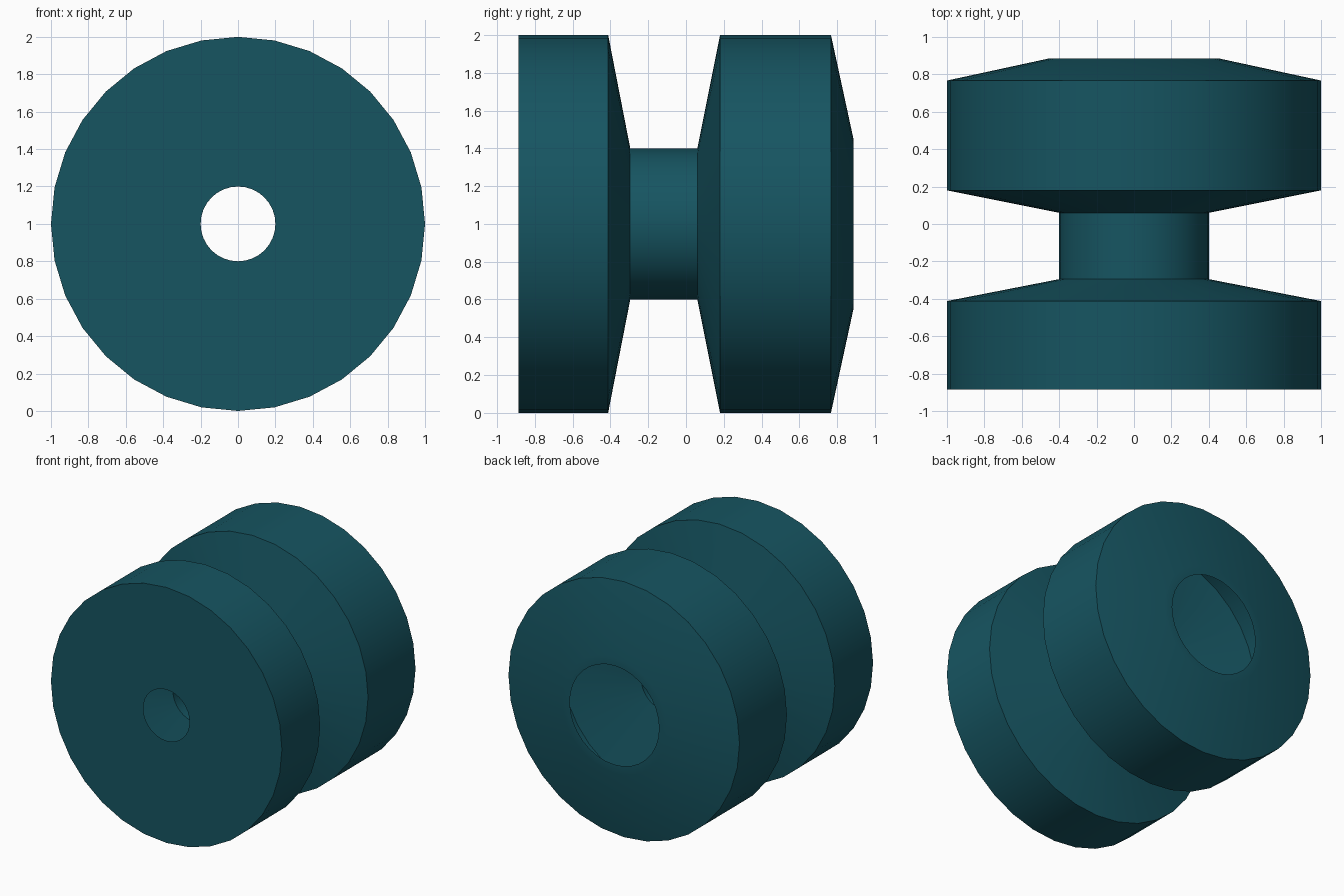
import bpy, bmesh, math
from mathutils import Vector

if "Cube" in bpy.data.objects:
    bpy.data.objects.remove(bpy.data.objects["Cube"])

SIDES = 32

# Half section as (radius, y): outer shell, then the hollow inside
outer = [(0.20, -0.885), (1.00, -0.885), (1.00, -0.412), (0.40, -0.295),
         (0.40, 0.06), (1.00, 0.18), (1.00, 0.767), (0.455, 0.885)]
inner = [(0.387, 0.885), (0.80, 0.79), (0.80, 0.39), (0.20, 0.27),
         (0.20, -0.52), (0.80, -0.64), (0.80, -0.80)]


def lathe(name, profile, material):
    """Spin a closed section round the y axis."""
    bm = bmesh.new()
    verts = [bm.verts.new((0, y, r)) for r, y in profile]
    edges = [bm.edges.new((a, b)) for a, b in zip(verts, verts[1:] + verts[:1])]
    bmesh.ops.spin(bm, geom=verts + edges, cent=(0, 0, 0), axis=(0, 1, 0),
                   angle=math.tau, steps=SIDES, use_merge=True)
    bmesh.ops.remove_doubles(bm, verts=bm.verts, dist=1e-4)
    bmesh.ops.recalc_face_normals(bm, faces=bm.faces)
    mesh = bpy.data.meshes.new(name)
    bm.to_mesh(mesh)
    bm.free()
    mesh.materials.append(material)
    obj = bpy.data.objects.new(name, mesh)
    bpy.context.collection.objects.link(obj)
    obj.location = Vector((0, 0, 1))
    bpy.context.view_layer.objects.active = obj
    obj.select_set(True)
    bpy.ops.object.shade_smooth_by_angle(angle=math.radians(30))
    return obj


teal = bpy.data.materials.new("dark_teal")
teal.diffuse_color = (0.008, 0.09, 0.12, 1)
teal.use_nodes = True
teal.node_tree.nodes["Principled BSDF"].inputs["Base Color"].default_value = teal.diffuse_color

# Hollow grooved spool
lathe("grooved_spool", outer + inner, teal)
